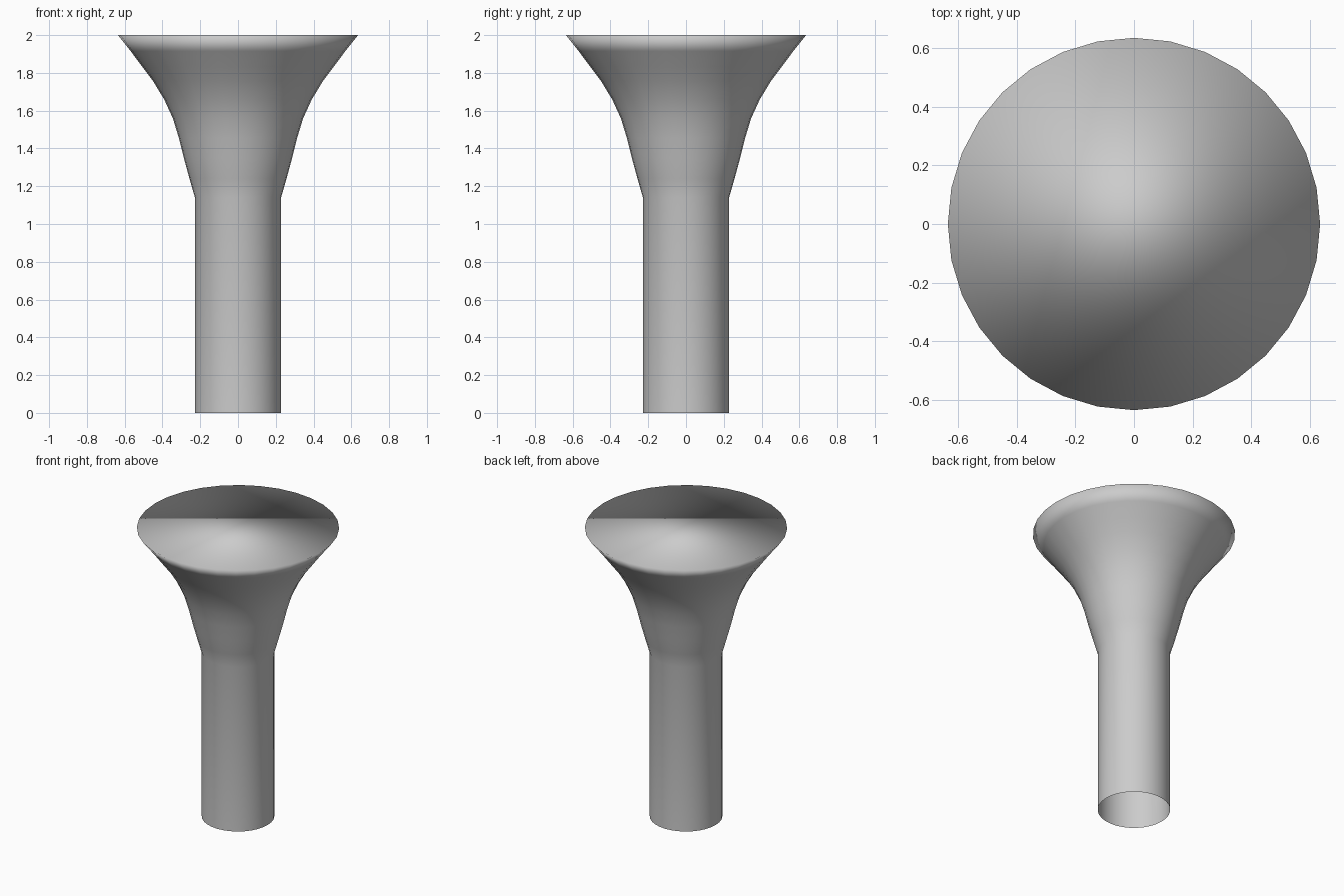
import bpy, bmesh, math

if "Cube" in bpy.data.objects:
    bpy.data.objects.remove(bpy.data.objects["Cube"])

SIDES = 32
# Radius and height of the outline, bottom to top
PROFILE = [(0.228, 0.0), (0.228, 1.14), (0.257, 1.24), (0.287, 1.35),
           (0.313, 1.455), (0.345, 1.56), (0.391, 1.66), (0.45, 1.757),
           (0.505, 1.83), (0.568, 1.915), (0.636, 2.0)]


def ring(bm, radius, z):
    return [bm.verts.new((radius * math.cos(2 * math.pi * i / SIDES),
                          radius * math.sin(2 * math.pi * i / SIDES), z))
            for i in range(SIDES)]


# Hollow stem flaring out to a wide head
bm = bmesh.new()
rings = [ring(bm, r, z) for r, z in PROFILE]
for low, high in zip(rings, rings[1:]):
    for i in range(SIDES):
        j = (i + 1) % SIDES
        bm.faces.new((low[i], low[j], high[j], high[i]))

# Flat top lid, softly shaded into the rim; the bottom stays open
bm.faces.new(rings[-1])
for f in bm.faces:
    f.smooth = True

mesh = bpy.data.meshes.new("flared_pedestal")
bm.to_mesh(mesh)
bm.free()
pedestal = bpy.data.objects.new("flared_pedestal", mesh)
bpy.context.collection.objects.link(pedestal)
